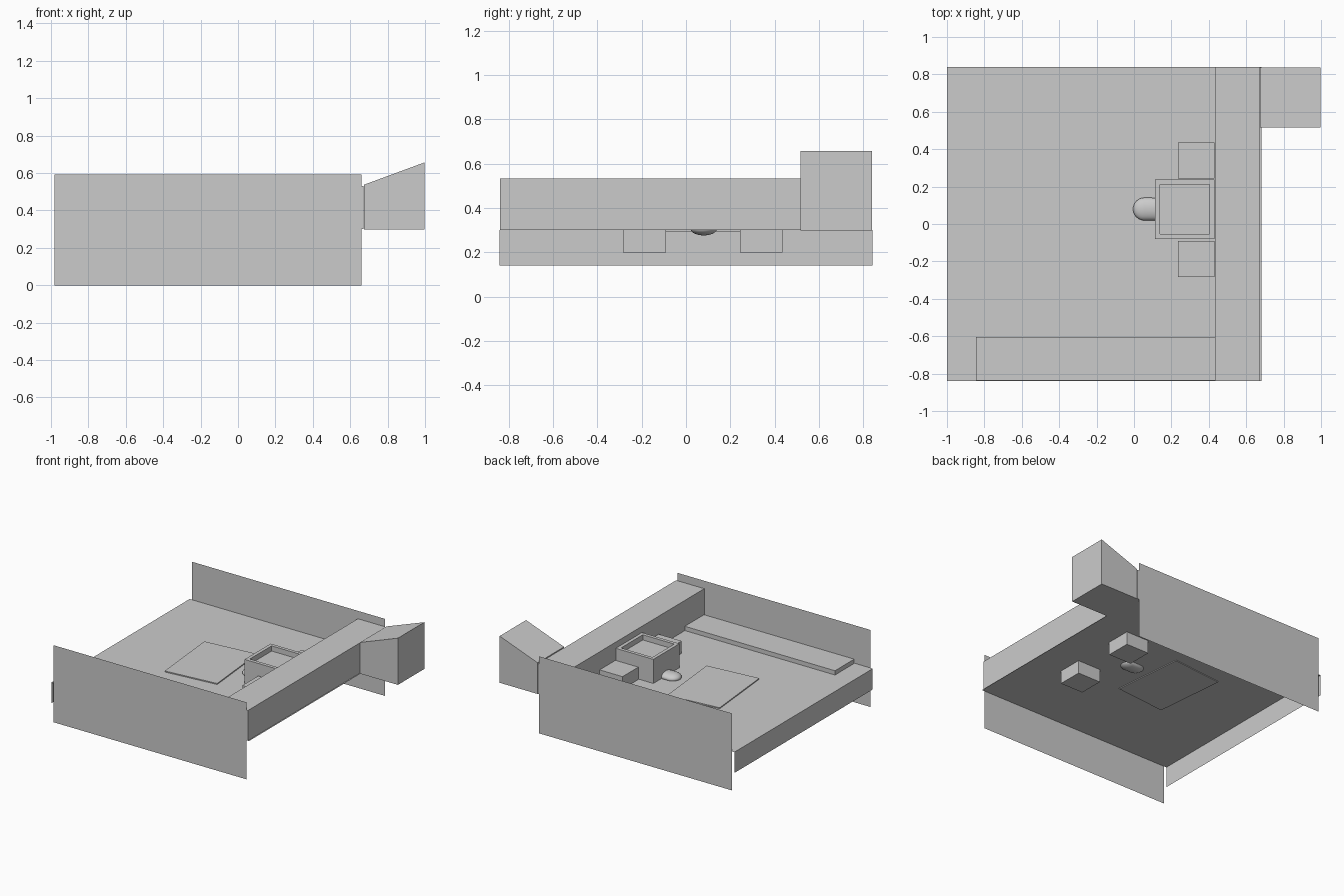
import bpy, bmesh, math
from mathutils import Matrix, Vector

if "Cube" in bpy.data.objects:
    bpy.data.objects.remove(bpy.data.objects["Cube"])


def finish(name, bm):
    mesh = bpy.data.meshes.new(name)
    bm.to_mesh(mesh)
    bm.free()
    obj = bpy.data.objects.new(name, mesh)
    bpy.context.collection.objects.link(obj)
    return obj


def box_bm(x, y, z):
    bm = bmesh.new()
    bmesh.ops.create_cube(bm, size=1)
    for v in bm.verts:
        v.co = Vector([(r[0] + r[1]) / 2 + c * (r[1] - r[0])
                       for c, r in zip(v.co, (x, y, z))])
    return bm


def box(name, x, y, z):
    return finish(name, box_bm(x, y, z))


def sheet(name, corners):
    bm = bmesh.new()
    bm.faces.new([bm.verts.new(c) for c in corners])
    return finish(name, bm)


# Floor sheet and the apron hanging from its left edge
sheet("floor", [(-1, -.84, .3), (.682, -.84, .3), (.682, .84, .3), (-1, .84, .3)])
sheet("left_apron", [(-1, -.84, .14), (-1, -.84, .3), (-1, .84, .3), (-1, .84, .14)])

# Front and back upright panels
for name, y in (("front_panel", -.84), ("back_panel", .84)):
    sheet(name, [(-.98, y, 0), (.66, y, 0), (.66, y, .592), (-.98, y, .592)])

# Raised counter along the right side, and low strip along the front
box("right_counter", (.432, .672), (-.839, .839), (.3, .532))
box("front_strip", (-.845, .432), (-.836, -.603), (.3, .333))

# Corner block with sloping top
bm = box_bm((.675, .998), (.517, .838), (.298, .657))
for v in bm.verts:
    if v.co.z > .5 and v.co.x < .8:
        v.co.z = .538
finish("corner_block", bm)

# Central box with a recessed top
bm = box_bm((.112, .431), (-.08, .237), (.3, .485))
bm.faces.ensure_lookup_table()
top = max(bm.faces, key=lambda f: f.calc_center_median().z)
bmesh.ops.inset_region(bm, faces=[top], thickness=.037)
ext = bmesh.ops.extrude_face_region(bm, geom=[top])
bmesh.ops.translate(bm, vec=(0, 0, -.04),
                    verts=[g for g in ext["geom"] if isinstance(g, bmesh.types.BMVert)])
if top.is_valid:
    bm.faces.remove(top)
finish("central_box", bm)

# Two side cubes passing through the floor
for name, y in (("side_cube_front", -.187), ("side_cube_back", .339)):
    box(name, (.235, .43), (y - .096, y + .096), (.2, .395))

# Rounded flattened knob
bm = bmesh.new()
bmesh.ops.create_uvsphere(bm, u_segments=32, v_segments=16, radius=1)
for v in bm.verts:
    x = .085 + v.co.x * .062 + (.028 if v.co.x > 0 else -.028)
    v.co = Vector((x, .08 + v.co.y * .061, .308 + v.co.z * .032))
for f in bm.faces:
    f.smooth = True
finish("rounded_knob", bm)

# Thin mat lying slightly turned on the floor
mat = box("floor_mat", (-.21, .21), (-.28, .28), (.294, .308))
mat.data.transform(Matrix.Translation((-.27, .055, 0)) @ Matrix.Rotation(math.radians(5.5), 4, 'Z'))
